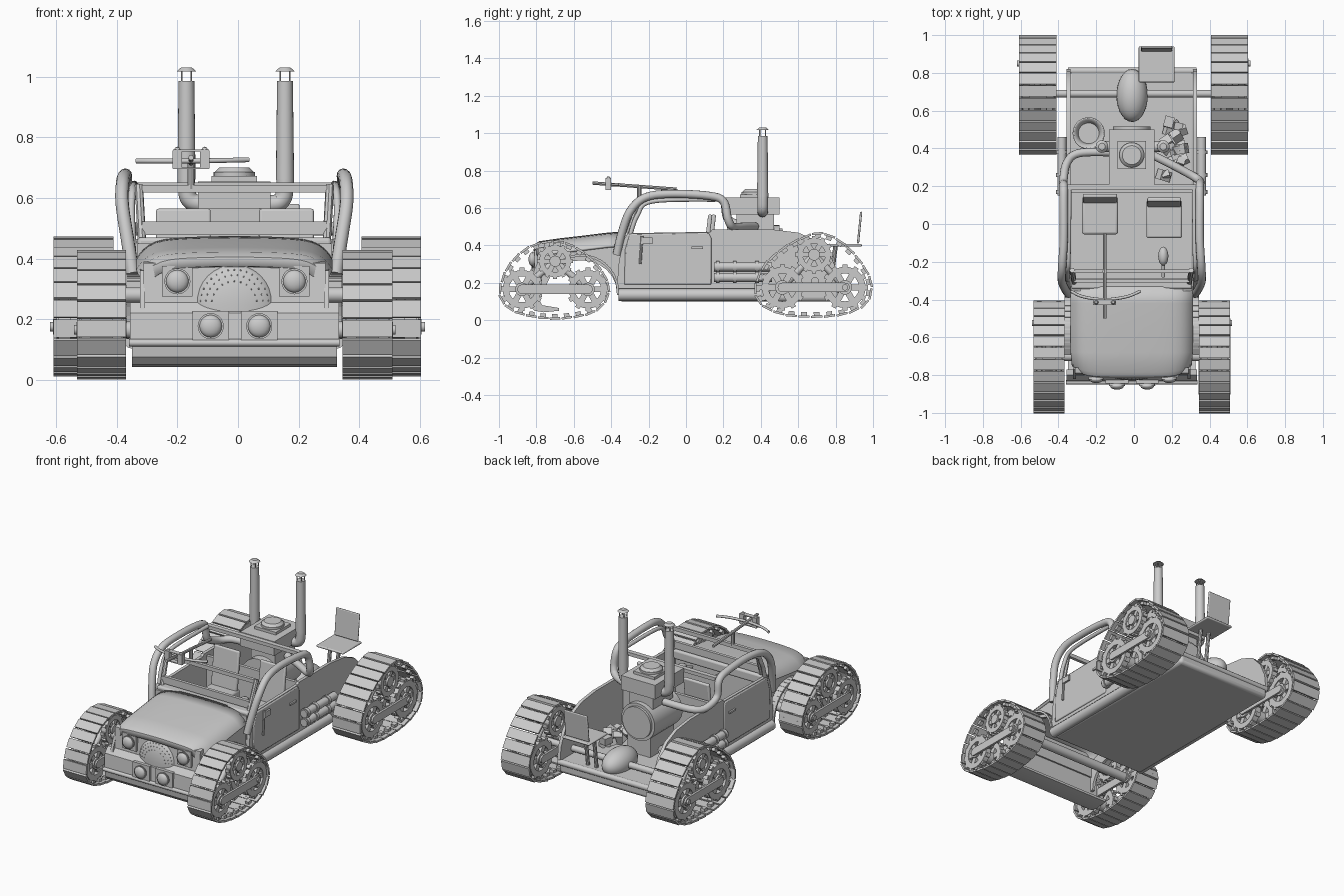
import bpy, bmesh, math, random
from mathutils import Vector, Matrix

if "Cube" in bpy.data.objects:
    bpy.data.objects.remove(bpy.data.objects["Cube"])
random.seed(4)
CX = -0.012   # body centre line
T = Matrix.Translation

def done(name, bm):
    bmesh.ops.recalc_face_normals(bm, faces=bm.faces[:])
    me = bpy.data.meshes.new(name)
    bm.to_mesh(me); bm.free()
    ob = bpy.data.objects.new(name, me)
    bpy.context.collection.objects.link(ob)
    return ob

def add_box(bm, c, s, rot=Matrix()):
    bmesh.ops.create_cube(bm, size=1, matrix=T(c) @ rot @ Matrix.Diagonal((*s, 1)))

def add_cyl(bm, a, b, r, r2=None, n=20):
    a, b = Vector(a), Vector(b); d = b - a
    bmesh.ops.create_cone(bm, cap_ends=True, segments=n, radius1=r, radius2=r if r2 is None else r2,
                          depth=d.length, matrix=T((a + b) / 2) @ d.to_track_quat('Z', 'Y').to_matrix().to_4x4())

def add_ball(bm, c, s, n=20):
    bmesh.ops.create_uvsphere(bm, u_segments=n, v_segments=n // 2, radius=1, matrix=T(c) @ Matrix.Diagonal((*s, 1)))

def box(name, c, s, rot=Matrix(), bevel=0):
    bm = bmesh.new(); add_box(bm, c, s, rot); ob = done(name, bm)
    if bevel:
        m = ob.modifiers.new("bevel", 'BEVEL'); m.width = bevel; m.segments = 3
    return ob

def slab(name, pts, x0, x1):
    """Side profile (y, z) pulled along x."""
    bm = bmesh.new()
    f = bm.faces.new([bm.verts.new((x0, y, z)) for y, z in pts])
    g = bmesh.ops.extrude_face_region(bm, geom=[f])['geom']
    bmesh.ops.translate(bm, vec=(x1 - x0, 0, 0), verts=[v for v in g if isinstance(v, bmesh.types.BMVert)])
    return done(name, bm)

def smooth_path(pts, k=8, closed=False):
    P = [Vector(p) for p in pts]; n = len(P); out = []
    g = (lambda i: P[i % n]) if closed else (lambda i: P[max(0, min(n - 1, i))])
    for i in range(n if closed else n - 1):
        a, b, c, d = g(i - 1), g(i), g(i + 1), g(i + 2)
        for j in range(k):
            t = j / k
            out.append(0.5 * (2*b + (c - a)*t + (2*a - 5*b + 4*c - d)*t*t + (3*b - a - 3*c + d)*t**3))
    return out if closed else out + [P[-1]]

def tube(name, pts, r):
    cu = bpy.data.curves.new(name, 'CURVE'); cu.dimensions = '3D'
    cu.bevel_depth = r; cu.bevel_resolution = 4; cu.use_fill_caps = True
    path = smooth_path(pts); sp = cu.splines.new('POLY'); sp.points.add(len(path) - 1)
    for p, v in zip(sp.points, path): p.co = (*v, 1)
    bpy.context.collection.objects.link(bpy.data.objects.new(name, cu))

def add_ring(bm, c, r0, r1, w, n=28):
    """Flat ring about the x axis."""
    loops = [[bm.verts.new((c[0] + dx, c[1] + r*math.cos(2*math.pi*i/n), c[2] + r*math.sin(2*math.pi*i/n)))
              for dx, r in ((-w/2, r0), (w/2, r0), (w/2, r1), (-w/2, r1))] for i in range(n)]
    for i in range(n):
        a, b = loops[i], loops[(i + 1) % n]
        for k in range(4): bm.faces.new((a[k], a[(k+1) % 4], b[(k+1) % 4], b[k]))

# --- Track units: pads, toothed wheels and beams ---
FRONT = [(-1,.17),(-.955,.29),(-.86,.385),(-.74,.425),(-.62,.41),(-.5,.33),(-.42,.22),(-.415,.12),(-.5,.035),(-.7,.002),(-.89,.03),(-.98,.09)]
REAR = [(.365,.17),(.41,.29),(.51,.385),(.62,.445),(.72,.47),(.83,.425),(.935,.32),(.995,.2),(.97,.09),(.85,.028),(.68,.012),(.52,.025),(.4,.08)]

def track(label, outline, x, w, wheels):
    path = smooth_path([(0, y, z) for y, z in outline], 12, True); path.append(path[0])
    L = [0]
    for a, b in zip(path, path[1:]): L.append(L[-1] + (b - a).length)
    def at(s):
        s %= L[-1]
        i = next(k for k in range(len(path) - 1) if L[k + 1] >= s)
        return path[i].lerp(path[i + 1], (s - L[i]) / (L[i + 1] - L[i]))
    n = 25; pitch = L[-1] / n; bm = bmesh.new()
    for i in range(n):
        s = i * pitch; p = at(s); t = (at(s + pitch*.45) - at(s - pitch*.45)).normalized()
        inward = Vector((1, 0, 0)).cross(t)
        if inward.dot(Vector((0, sum(q[0] for q in outline)/len(outline), .2)) - p) < 0: inward = -inward
        rot = Matrix.Rotation(math.atan2(t.z, t.y) + .05, 4, 'X'); p = p + Vector((x, 0, 0))
        add_box(bm, p + inward*.007, (w, pitch*.87, .012), rot)
        for dx in (-.3, .3):
            add_box(bm, p + inward*.02 + Vector((dx*w, 0, 0)), (w*.14, pitch*.45, .022), rot)
    done(label + "_track_pads", bm)
    side = 1 if x > 0 else -1
    for k, (y, z, r) in enumerate(wheels):
        bm = bmesh.new()
        for dx in (-.32, .32):
            c = (x + dx*w, y, z)
            add_ring(bm, c, r*.62, r*.92, w*.2)
            for j in range(12):
                a = j * math.pi / 6; rot = Matrix.Rotation(a, 4, 'X')
                d = Vector((0, math.cos(a), math.sin(a)))
                add_box(bm, Vector(c) + d*r*.95, (w*.16, r*.16, r*.22), rot)
                if j % 2 == 0: add_box(bm, Vector(c) + d*r*.45, (w*.14, r*.6, r*.28), rot)
        add_cyl(bm, (x - w*.45, y, z), (x + w*.45, y, z), r*.32)
        done(f"{label}_wheel_{k}", bm)
    (ya, za, _), (yb, zb, _), (yc, zc, _) = wheels
    bm = bmesh.new()
    for xs in (x + side*w*.47, x - side*w*.47):
        add_box(bm, (xs, (ya + yb)/2, za), (.014, yb - ya, .05))
        for y in (ya, yb): add_cyl(bm, (xs - .007, y, za), (xs + .007, y, za), .025)
    for y in (ya, yb): add_cyl(bm, (x, y, za), (x, yc, zc), .018)
    add_cyl(bm, (x + side*w*.4, yb, za), (x + side*w*.56, yb, za), .016)
    done(label + "_track_beam", bm)

FW = [(-.877,.165,.112),(-.524,.165,.112),(-.70,.315,.093)]
RW = [(.515,.175,.12),(.85,.175,.12),(.685,.35,.098)]
track("front_left", FRONT, -.45, .162, FW); track("front_right", FRONT, .427, .165, FW)
track("rear_left", REAR, -.51, .197, RW); track("rear_right", REAR, .506, .197, RW)

# --- Axles and differential ---
bm = bmesh.new()
add_cyl(bm, (-.45, -.535, .165), (.43, -.535, .165), .028)
for s in (-1, 1): add_cyl(bm, (CX + s*.3, -.7, .28), (CX + s*.44, -.7, .28), .025)
add_cyl(bm, (-.52, .69, .21), (.51, .69, .21), .02)
add_ball(bm, (-.01, .68, .21), (.083, .14, .083), 28)
done("axles_and_differential", bm)

# --- Floor, sills and bed edge ---
box("floor_pan", (CX, .23, .14), (.67, 1.18, .08), bevel=.02)
tube("bed_rear_edge", [(-.35, .81, .165), (.33, .81, .165)], .018)
for side, s in (("left", -1), ("right", 1)):
    X = lambda v: CX + s * v
    tube(side + "_sill", [(X(.335), -.36, .135), (X(.335), .45, .135)], .033)
    # body side, with a rounded tail
    slab(side + "_body_side", [(-.37,.17),(-.36,.3),(-.34,.42),(-.31,.465),(.13,.472),(.14,.485),(.46,.485),(.6,.468),
         (.7,.425),(.77,.35),(.81,.26),(.82,.17)], X(.325), X(.345))
    d = slab(side + "_door", [(-.33,.19),(-.325,.38),(-.3,.462),(.12,.468),(.135,.44),(.135,.19)], X(.33), X(.352))
    m = d.modifiers.new("bevel", 'BEVEL'); m.width = .006; m.segments = 2
    box(side + "_door_handle", (X(.356), .06, .387), (.012, .06, .012))
    # hood side with wheel arch
    arch = [(-.56 + .19*math.cos(a), .15 + .17*math.sin(a)) for a in [math.pi*i/12 for i in range(13)]]
    slab(side + "_hood_side", [(-.34,.15),(-.34,.42),(-.6,.385),(-.77,.36),(-.82,.25),(-.82,.14)] + arch[::-1], X(.295), X(.312))
    bm = bmesh.new()
    for i in range(13):   # curved fender strip
        a = math.pi * (.02 + .66 * i / 12)
        add_box(bm, (X(.325), -.56 + .195*math.cos(a), .15 + .195*math.sin(a)), (.06, .012, .055), Matrix.Rotation(a, 4, 'X'))
    done(side + "_fender", bm)
    # side canisters with bands
    bm = bmesh.new()
    for z in (.285, .228):
        add_cyl(bm, (X(.37), .15, z), (X(.37), .46, z), .024)
        for y in (.16, .25, .37): add_cyl(bm, (X(.37), y, z), (X(.37), y + .02, z), .03)
    done(side + "_canisters", bm)
    # roll cage pipe from cowl over the cab into the engine
    tail = [(X(.345),.32,.5),(X(.28),.375,.5),(X(.1),.38,.5)] if s < 0 else [(X(.33),.25,.5),(X(.22),.31,.5),(X(.1),.37,.5)]
    tube(side + "_cage_pipe", [(X(.335),-.37,.35),(X(.352),-.345,.46),(X(.37),-.3,.58),(X(.368),-.22,.655),(X(.36),-.08,.675),
         (X(.36),.12,.665),(X(.36),.2,.635),(X(.362),.225,.54)] + tail, .022)
    tube(side + "_cage_brace", [(X(.335),-.3,.45),(X(.34),-.26,.56),(X(.335),-.18,.635),(X(.33),.18,.645)], .012)

# --- Hood: crowned sheet with turned-down lip ---
bm = bmesh.new(); rows = []
for y, z, hw in [(-.815,.375,.29),(-.81,.405,.305),(-.785,.422,.318),(-.68,.437,.324),(-.55,.452,.324),(-.42,.468,.324),(-.33,.474,.324)]:
    rows.append([bm.verts.new((CX + hw*u, y + .04*abs(u)**6 * (y < -.77), z - .06*abs(u)**9 - .014*u*u))
                 for u in [math.sin(math.pi/2*i/12) for i in range(-12, 13)]])
for a, b in zip(rows, rows[1:]):
    for i in range(24): bm.faces.new((a[i], a[i+1], b[i+1], b[i]))
m = done("hood", bm).modifiers.new("thickness", 'SOLIDIFY'); m.thickness = .018

# --- Nose, grille and bumper ---
slab("nose_panel", [(-.80,.24),(-.79,.385),(-.76,.39),(-.76,.24)], CX - .3, CX + .3)
slab("lower_front_panel", [(-.835,.125),(-.83,.22),(-.80,.255),(-.77,.255),(-.77,.125)], CX - .345, CX + .345)
slab("bumper_pan", [(-.825,.125),(-.84,.11),(-.835,.075),(-.81,.05),(-.76,.042),(-.68,.05),(-.68,.065),(-.77,.08),(-.79,.125)], CX - .338, CX + .338)
tube("bumper_bar", [(-.36, -.838, .122), (.335, -.838, .122)], .012)
bm = bmesh.new()
add_ball(bm, (CX, -.785, .25), (.13, .042, .13), 32)
bmesh.ops.delete(bm, geom=[v for v in bm.verts if v.co.z < .21 or v.co.y > -.775], context='VERTS')
done("grille_bulge", bm)
bm = bmesh.new()
for r, n in ((.075, 11), (.095, 14), (.113, 17)):
    for i in range(n):
        a = math.pi * (i + .5) / n; k = math.sqrt(1 - (r/.13)**2)
        add_ball(bm, (CX + r*math.cos(a), -.785 - .042*k, .25 + r*math.sin(a)), (.003, .003, .003), 6)
done("grille_studs", bm)
for i, (x, y, z, q) in enumerate([(-.2,-.8,.325,.1),(.186,-.8,.325,.1),(-.09,-.835,.177,.12),(.07,-.835,.177,.12)]):
    bm = bmesh.new()
    add_box(bm, (x, y, z), (q, .02, .1))
    add_cyl(bm, (x, y, z), (x, y - .022, z), .035, .043)
    add_ball(bm, (x, y - .022, z), (.037, .02, .037))
    done(f"headlight_{i}", bm)

# --- Cab: firewall, dash, seats, steering, windshield frame ---
box("firewall", (CX, -.345, .31), (.64, .02, .28))
box("dashboard", (CX, -.315, .44), (.64, .06, .06), bevel=.012)
box("cab_rear_wall", (CX, .175, .32), (.65, .02, .29))
for n, x, y in (("left", -.18, .045), ("right", .16, .025)):
    box(n + "_seat", (x, y, .29), (.19, .2, .07), bevel=.012)
    box(n + "_seat_back", (x, y + .09, .44), (.18, .022, .25), Matrix.Rotation(-.12, 4, 'X'), .008)
bm = bmesh.new()
add_cyl(bm, (.155, -.28, .4), (.155, -.17, .43), .01)
add_ball(bm, (.155, -.17, .43), (.027, .05, .03))
done("steering_control", bm)
bm = bmesh.new()
for z, y, h in ((.5, -.3, .045), (.63, -.25, .024)): add_box(bm, (CX, y, z), (.61, .02, h))
for s in (-1, 1): add_cyl(bm, (CX + s*.305, -.31, .46), (CX + s*.315, -.245, .642), .014, n=8)
add_box(bm, (CX, .195, .64), (.68, .03, .022))
done("windshield_and_roof_frame", bm)

# --- Crossbow on the roof ---
bm = bmesh.new()
add_cyl(bm, (-.155, -.5, .733), (-.155, -.05, .70), .009, n=8)
add_cyl(bm, (-.155, -.25, .63), (-.155, -.25, .72), .012, n=10)
for s in (-1, 1):
    add_box(bm, (-.155 + s*.045, -.415, .727), (.032, .03, .06))
    add_ball(bm, (-.155 + s*.045, -.415, .755), (.012, .012, .014), 10)
for z in (.698, .756): add_box(bm, (-.155, -.415, z), (.12, .03, .006))
done("crossbow_stock", bm)
tube("crossbow_limbs", [(-.335,-.355,.722),(-.27,-.385,.722),(-.155,-.4,.722),(-.04,-.385,.724),(.035,-.355,.726)], .008)

# --- Engine: barrel, intake box, stacks ---
bm = bmesh.new()
add_cyl(bm, (CX, .22, .39), (CX, .5, .39), .118, n=32)
add_cyl(bm, (CX, .48, .39), (CX, .515, .39), .1, n=32)
add_box(bm, (CX, .505, .39), (.11, .02, .12))
add_box(bm, (CX, .37, .24), (.16, .24, .14))
done("engine_barrel", bm)
bm = bmesh.new()
add_box(bm, (CX, .37, .53), (.17, .2, .1))
add_box(bm, (CX, .355, .61), (.24, .29, .09))
add_box(bm, (CX, .365, .662), (.15, .15, .02))
add_cyl(bm, (CX, .365, .67), (CX, .365, .685), .068, n=32)
add_cyl(bm, (CX, .365, .685), (CX, .365, .7), .065, .05, 32)
done("intake_box", bm)
for n, x in (("left", -.17), ("right", .155)):
    tube(n + "_stack_elbow", [(CX, .41, .58), (x*.7, .41, .58), (x*.94, .41, .595), (x, .41, .64), (x, .41, .7)], .029)
    bm = bmesh.new()
    add_cyl(bm, (x, .41, .66), (x, .41, .985), .03, .026)
    for i in range(4):
        a = math.pi/4 + i*math.pi/2; o = Vector((.022*math.cos(a), .022*math.sin(a), 0))
        add_cyl(bm, Vector((x, .41, .98)) + o, Vector((x, .41, 1.018)) + o, .003, n=6)
    add_cyl(bm, (x, .41, 1.017), (x, .41, 1.03), .033, .018)
    done(n + "_stack", bm)

# --- Bed cargo: bowl, rocks and rear seat ---
bm = bmesh.new()
bmesh.ops.create_cone(bm, cap_ends=True, segments=28, radius1=.06, radius2=.085, depth=.09, matrix=T((-.24, .48, .225)))
bmesh.ops.delete(bm, geom=[f for f in bm.faces if f.calc_center_median().z > .26], context='FACES_ONLY')
m = done("bowl", bm).modifiers.new("thickness", 'SOLIDIFY'); m.thickness = .008
bm = bmesh.new()
for i in range(18):
    s = random.uniform(.035, .055)
    rot = Matrix.Rotation(random.random()*3, 4, 'Z') @ Matrix.Rotation(random.random()*3, 4, 'X')
    add_box(bm, (random.uniform(.15, .27), random.uniform(.24, .55), random.uniform(.2, .25)), (s, s*1.15, s*.85), rot)
done("rock_pile", bm)
box("rear_seat_pad", (.12, .845, .4), (.19, .19, .014), bevel=.006)
box("rear_seat_back", (.12, .928, .495), (.165, .012, .17), Matrix.Rotation(-.1, 4, 'X'), .005)
bm = bmesh.new()
for x in (.09, .15): add_cyl(bm, (x, .77, .17), (x, .8, .4), .012, n=10)
done("rear_seat_posts", bm)

# --- Axe on the right door ---
bm = bmesh.new()
add_cyl(bm, (.35, -.245, .3), (.35, -.235, .45), .007, n=8)
add_box(bm, (.352, -.21, .425), (.012, .06, .035))
done("axe", bm)

# --- Smooth round parts, keep edges crisp ---
bpy.ops.object.select_all(action='DESELECT')
for ob in bpy.context.scene.objects:
    if ob.type == 'MESH':
        ob.select_set(True); bpy.context.view_layer.objects.active = ob
bpy.ops.object.shade_smooth_by_angle(angle=math.radians(35))
